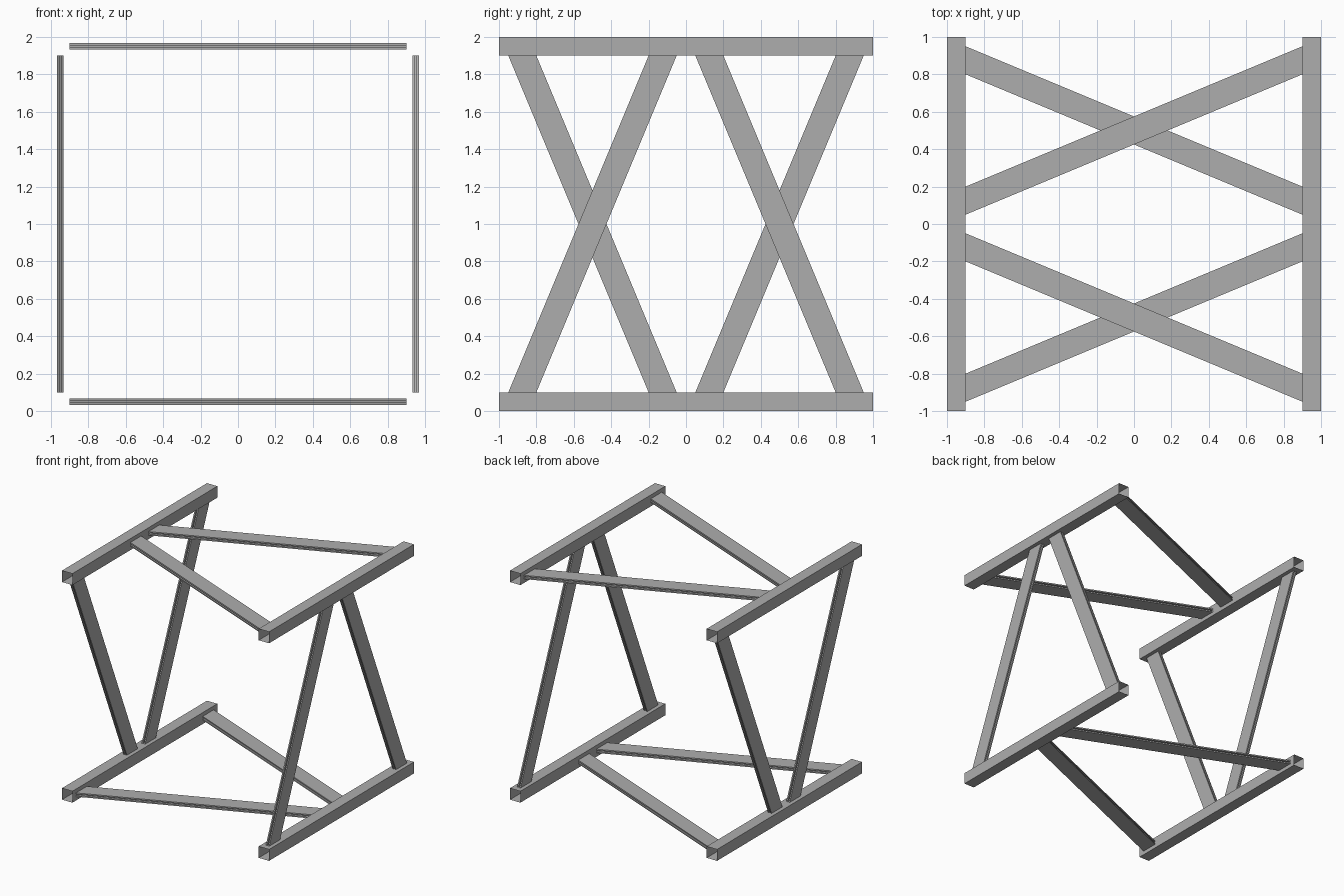
import bpy
import bmesh

if "Cube" in bpy.data.objects:
    bpy.data.objects.remove(bpy.data.objects["Cube"])

grey = bpy.data.materials.new("dark_grey")
grey.diffuse_color = (0.42, 0.42, 0.42, 1)
grey.use_nodes = True
grey.node_tree.nodes["Principled BSDF"].inputs["Base Color"].default_value = grey.diffuse_color


def tube(name, start, end):
    """Open-ended tube between two matching rings of points."""
    n = len(start)
    bm = bmesh.new()
    a, b = ([bm.verts.new(p) for p in ring] for ring in (start, end))
    for i in range(n):
        j = (i + 1) % n
        bm.faces.new((a[i], a[j], b[j], b[i]))
    bmesh.ops.recalc_face_normals(bm, faces=bm.faces)
    mesh = bpy.data.meshes.new(name)
    bm.to_mesh(mesh)
    bm.free()
    mesh.materials.append(grey)
    bpy.context.collection.objects.link(bpy.data.objects.new(name, mesh))


# Four hollow square chords running front to back
H = 0.05
for x, side in ((-0.95, "left"), (0.95, "right")):
    for z, level in ((0.05, "lower"), (1.95, "upper")):
        ring = [(x - H, z - H), (x + H, z - H), (x + H, z + H), (x - H, z + H)]
        tube(f"{level}_{side}_chord",
             [(a, 1, b) for a, b in ring], [(a, -1, b) for a, b in ring])

# Brace section: flat bar with a shallow groove along both edges
# (fraction across the width, offset through the thickness)
T, G, D = 0.0167, 0.0056, 0.15
SECTION = [(0, -T), (1, -T), (1, -G), (1 - D, -G), (1 - D, G), (1, G),
           (1, T), (0, T), (0, G), (D, G), (D, -G), (0, -G)]
INNER, OUTER = (0.05, 0.20), (0.80, 0.95)


def brace(name, sign, at_neg, at_pos, place):
    """Brace spanning u = -0.9..0.9; place maps (u, y, offset) to a point."""
    def ring(u, ys):
        return [place(u, sign * (ys[0] + f * (ys[1] - ys[0])), o) for f, o in SECTION]
    tube(name, ring(-0.9, at_neg), ring(0.9, at_pos))


# A V of braces in each half of the frame; opposite faces are reversed
faces = {
    "top": (INNER, OUTER, lambda u, y, o: (u, y, 1.95 + o)),
    "bottom": (OUTER, INNER, lambda u, y, o: (u, y, 0.05 + o)),
    "right": (OUTER, INNER, lambda u, y, o: (0.95 + o, y, 1 + u)),
    "left": (INNER, OUTER, lambda u, y, o: (-0.95 + o, y, 1 + u)),
}
for face, (neg, pos, place) in faces.items():
    for sign, end in ((-1, "front"), (1, "back")):
        brace(f"{face}_{end}_brace", sign, neg, pos, place)
